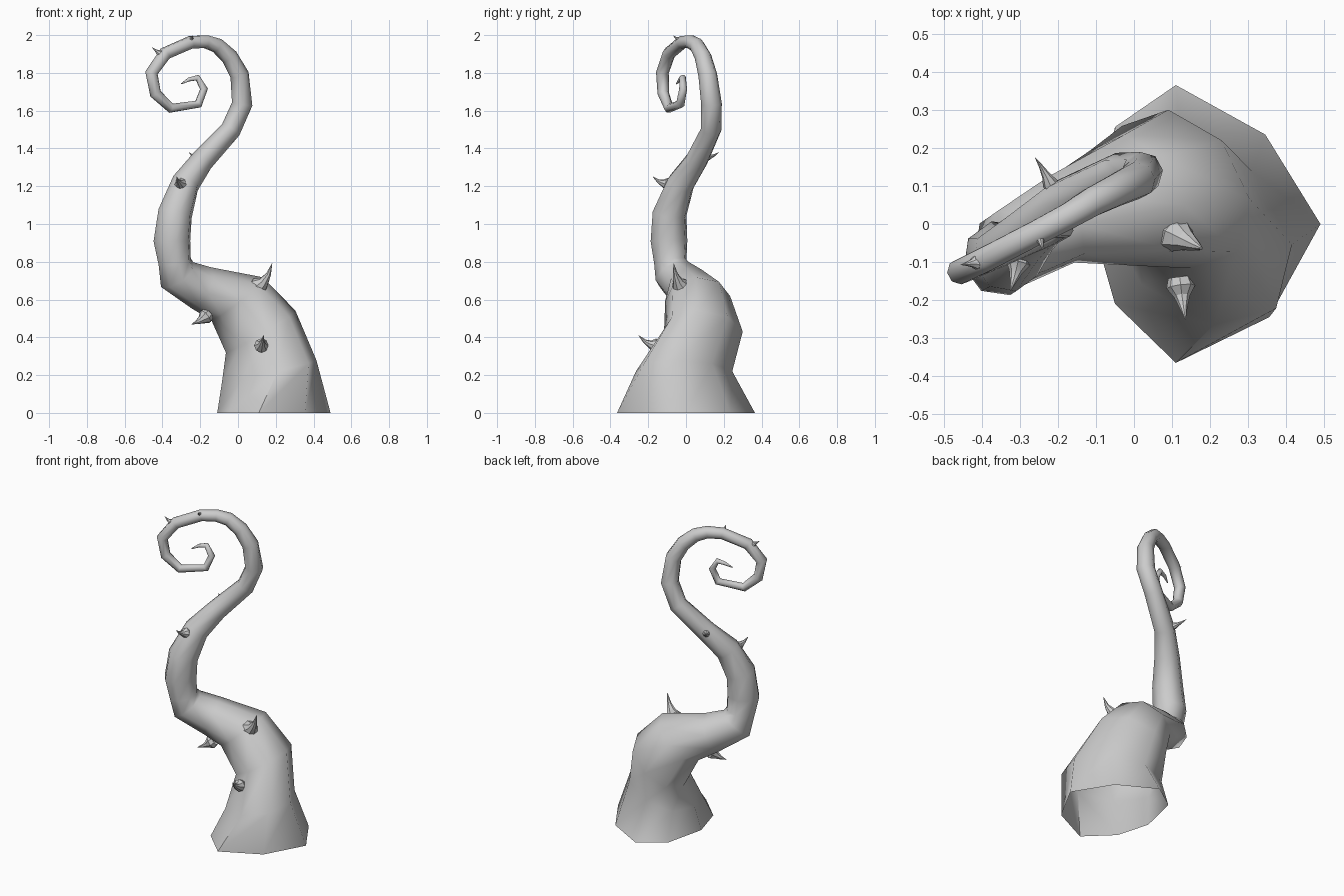
import bpy, math
from mathutils import Vector

if "Cube" in bpy.data.objects:
    bpy.data.objects.remove(bpy.data.objects["Cube"])

SIDES = 8
DIAG = Vector((1, 1, 0)).normalized()


def tube(name, rows, first_ring=None, tilts={}, squash={}, angle=60):
    """Loft an open-bottomed tube through rows of (x, y, z, radius), closed at the tip."""
    pts = [Vector(r[:3]) for r in rows]
    n = len(pts)
    side = Vector((1, 0, 0))
    prev = None
    verts, faces = [], []
    for i, p in enumerate(pts):
        t = Vector((0, 0, 0))
        if i > 0:
            t += (p - pts[i - 1]).normalized()
        if i < n - 1:
            t += (pts[i + 1] - p).normalized()
        t = Vector(tilts.get(i, t)).normalized()
        if prev is None:
            if abs(t.x) > 0.9:
                side = Vector((0, 1, 0))
        else:
            side = prev.rotation_difference(t) @ side
        side = (side - t * side.dot(t)).normalized()
        other = t.cross(side)
        prev = t
        for k in range(SIDES):
            a = 2 * math.pi * k / SIDES
            if i == 0 and first_ring:
                verts.append((*first_ring[k], p.z))
            else:
                d = rows[i][3] * (math.cos(a) * side + math.sin(a) * other)
                verts.append(p + d - squash.get(i, 0) * d.dot(DIAG) * DIAG)
    for i in range(n - 1):
        for k in range(SIDES):
            a, b = i * SIDES + k, i * SIDES + (k + 1) % SIDES
            faces.append((a, b, b + SIDES, a + SIDES))
    faces.append(tuple(range((n - 1) * SIDES, n * SIDES)))
    me = bpy.data.meshes.new(name)
    me.from_pydata(verts, [], faces)
    ob = bpy.data.objects.new(name, me)
    bpy.context.collection.objects.link(ob)
    bpy.ops.object.select_all(action='DESELECT')
    ob.select_set(True)
    bpy.context.view_layer.objects.active = ob
    bpy.ops.object.shade_smooth_by_angle(angle=math.radians(angle))


# Main stalk: wide irregular foot, S-bend, then a curled tip
foot = [(.49, 0), (.345, .235), (.11, .365), (-.05, .255),
        (-.11, 0), (-.05, -.21), (.11, -.365), (.355, -.245)]
stalk = [
    (.17, 0, 0, .3), (.165, -.01, .22, .30), (.12, .092, .43, .238), (-.005, .062, .605, .186),
    (-.19, .012, .66, .122), (-.322, -.062, .732, .108), (-.335, -.083, .80, .089),
    (-.350, -.09, .91, .1), (-.333, -.087, 1.055, .093), (-.278, -.028, 1.215, .076),
    (-.19, .055, 1.335, .062), (-.038, .133, 1.5, .055), (.022, .135, 1.635, .055),
    (.008, .115, 1.79, .05), (-.045, .09, 1.885, .045), (-.11, .058, 1.945, .041),
    (-.17, .022, 1.965, .037), (-.25, -.02, 1.962, .035), (-.385, -.09, 1.903, .035),
    (-.458, -.125, 1.80, .034), (-.437, -.12, 1.69, .031), (-.355, -.09, 1.613, .026),
    (-.21, -.03, 1.635, .023), (-.18, -.015, 1.715, .021), (-.215, -.018, 1.775, .017),
    (-.26, -.03, 1.765, .011), (-.30, -.05, 1.742, .003),
]
tube("stalk", stalk, foot,
     tilts={0: (0, 0, 1), 1: (-.2, 0, 1), 2: (-.53, 0, 1), 3: (-.62, -.08, .81)},
     squash={1: .3, 2: .25, 3: .15})


# Thorns: bulbous base, narrow bent spike
def thorn(i, base, tip, r, bend):
    b, t = Vector(base), Vector(tip)
    rows = []
    for s, w in ((0, .8), (.2, 1), (.42, .55), (.68, .28), (1, .03)):
        p = b.lerp(t, s) + Vector(bend) * 4 * s * (1 - s)
        rows.append((*p, r * w))
    tube(f"thorn_{i}", rows, angle=30)


thorns = [
    ((.08, -.01, .65), (.18, -.065, .79), .052, (.015, -.01, -.015)),
    ((.12, -.14, .355), (.135, -.25, .41), .038, (0, -.005, -.015)),
    ((-.155, -.02, .525), (-.245, -.065, .47), .042, (0, 0, -.008)),
    ((-.3, -.08, 1.21), (-.325, -.175, 1.25), .033, (0, -.005, -.01)),
    ((-.21, .085, 1.345), (-.26, .175, 1.38), .021, (0, .005, -.005)),
    ((-.25, -.025, 1.972), (-.24, -.068, 1.997), .02, (0, 0, -.003)),
    ((-.405, -.1, 1.9), (-.455, -.107, 1.935), .02, (0, 0, -.003)),
]
for i, args in enumerate(thorns, 1):
    thorn(i, *args)
